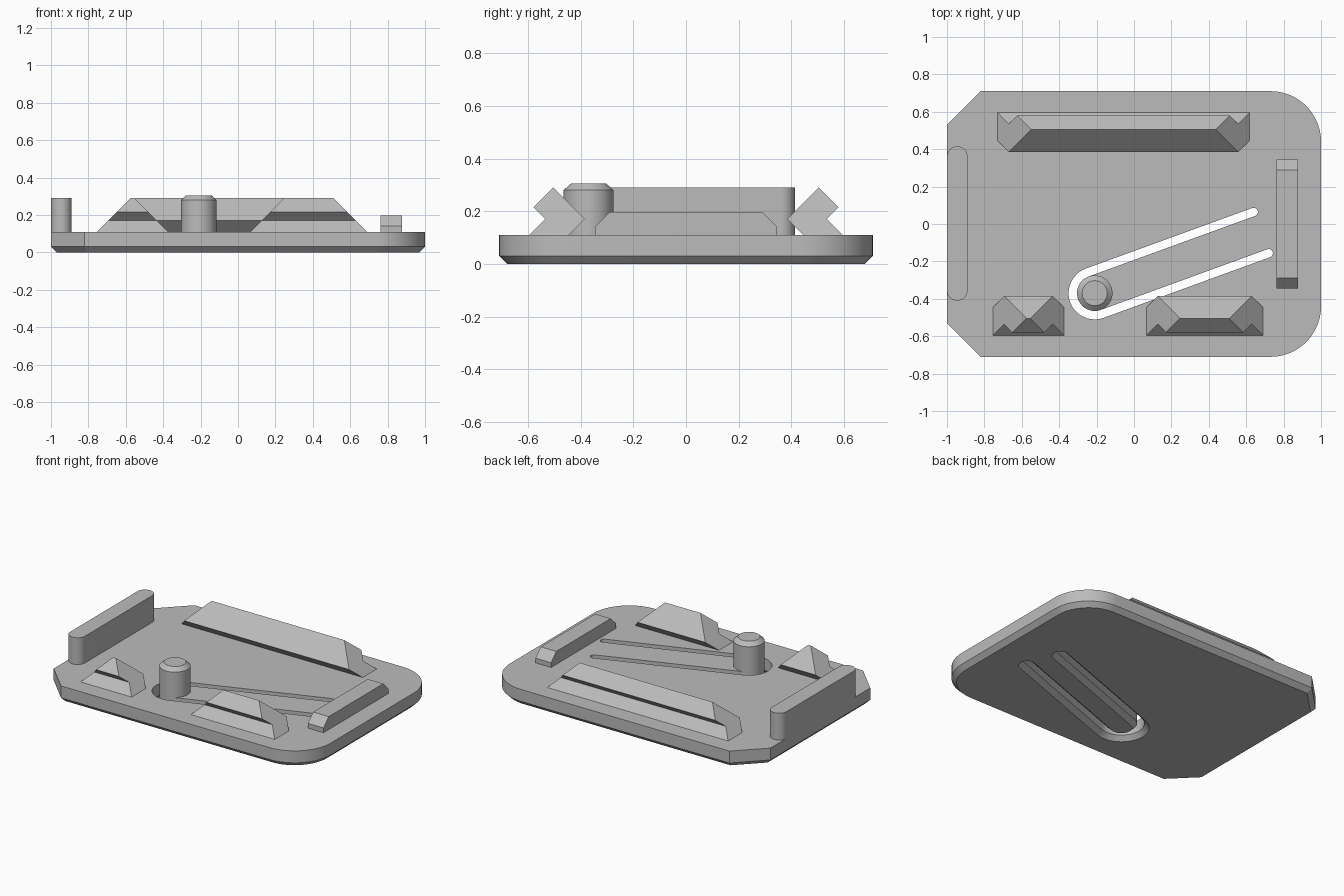
import bpy, bmesh
from math import sin, cos, radians, sqrt

if "Cube" in bpy.data.objects:
    bpy.data.objects.remove(bpy.data.objects["Cube"])

grey = bpy.data.materials.new("light_grey")
grey.use_nodes = True
colour = (0.5, 0.5, 0.5, 1)
grey.diffuse_color = colour
grey.node_tree.nodes["Principled BSDF"].inputs["Base Color"].default_value = colour

DECK = 0.11      # height of the plate's top face
CHAMFER = 0.03   # chamfer under the plate and the slot


def arc(cx, cy, r, start, end, steps=24):
    angles = [radians(start + (end - start) * i / steps) for i in range(steps + 1)]
    return [(cx + r * cos(a), cy + r * sin(a)) for a in angles]


def loft(name, rings):
    """Solid skinned through closed rings of 3D points, capped at both ends."""
    bm = bmesh.new()
    loops = [[bm.verts.new(p) for p in ring] for ring in rings]
    for low, high in zip(loops, loops[1:]):
        for i in range(len(low)):
            j = (i + 1) % len(low)
            bm.faces.new((low[i], low[j], high[j], high[i]))
    bm.faces.new(loops[0][::-1])
    bm.faces.new(loops[-1])
    bmesh.ops.recalc_face_normals(bm, faces=bm.faces)
    mesh = bpy.data.meshes.new(name)
    bm.to_mesh(mesh)
    bm.free()
    mesh.materials.append(grey)
    obj = bpy.data.objects.new(name, mesh)
    bpy.context.collection.objects.link(obj)
    return obj


def at_height(points, z):
    return [(x, y, z) for x, y in points]


def activate(obj):
    bpy.ops.object.select_all(action="DESELECT")
    obj.select_set(True)
    bpy.context.view_layer.objects.active = obj


# Base plate: two rounded corners, two cut corners
def plate_outline(inset):
    x, y, r = 1 - inset, 0.71 - inset, 0.27 - inset
    cut = 0.18 - inset * (2 - sqrt(2))
    return (arc(x - r, r - y, r, -90, 0) + arc(x - r, y - r, r, 0, 90)
            + [(cut - x, y), (-x, y - cut), (-x, cut - y), (cut - x, -y)])


plate = loft("base_plate", [at_height(plate_outline(CHAMFER), 0),
                            at_height(plate_outline(0), CHAMFER),
                            at_height(plate_outline(0), DECK)])


# U-shaped slot that frees the spring tongue
POST = (-0.21, -0.37)


def slot_outline(w):
    r, length = 0.1175, 0.947
    local = (arc(0, 0, r + w, 90, 270) + arc(length, -r, w, -90, 90, 12)
             + arc(0, 0, r - w, 270, 90) + arc(length, r, w, -90, 90, 12))
    c, s = cos(radians(20)), sin(radians(20))
    return [(POST[0] + x * c - y * s, POST[1] + x * s + y * c) for x, y in local]


HALF = 0.0225
cutter = loft("slot_cutter", [at_height(slot_outline(HALF + 0.04), CHAMFER - 0.04),
                              at_height(slot_outline(HALF), CHAMFER),
                              at_height(slot_outline(HALF), DECK + 0.1)])
cutter.hide_render = True
cut = plate.modifiers.new("slot", "BOOLEAN")
cut.operation = "DIFFERENCE"
cut.solver = "EXACT"
cut.object = cutter
activate(plate)
bpy.ops.object.modifier_apply(modifier=cut.name)
bpy.data.objects.remove(cutter)

# Latch post on the tongue tip
post = loft("latch_post", [at_height(arc(*POST, r, 0, 352.5, 47), z)
                           for r, z in ((0.095, DECK), (0.095, 0.28), (0.067, 0.305))])

# Tall end wall with rounded ends
wall_plan = arc(-0.945, 0.36, 0.055, 0, 180) + arc(-0.945, -0.355, 0.055, 180, 360)
wall = loft("end_wall", [at_height(wall_plan, z) for z in (DECK, 0.29)])

# Low stop bar with sloped ends
bar_side = [(-0.345, DECK), (-0.345, 0.142), (-0.29, 0.197),
            (0.29, 0.197), (0.345, 0.142), (0.345, DECK)]
bar = loft("stop_bar", [[(x, y, z) for y, z in bar_side] for x in (0.762, 0.878)])

# Hooked rails: one cross-section, 45 degree ends, mirrored front to back
rail_section = [(0.595, DECK), (0.535, 0.17), (0.58, 0.215),
                (0.505, 0.29), (0.385, 0.17), (0.445, DECK)]


def rail(name, x0, x1, side):
    return loft(name, [[(x0 + z - DECK, side * y, z) for y, z in rail_section],
                       [(x1 - z + DECK, side * y, z) for y, z in rail_section]])


rails = [rail("back_rail", -0.73, 0.617, 1),
         rail("front_short_rail", -0.755, -0.375, -1),
         rail("front_long_rail", 0.066, 0.69, -1)]

for obj in [plate, post, wall, bar] + rails:
    activate(obj)
    bpy.ops.object.shade_smooth_by_angle(angle=radians(25))
